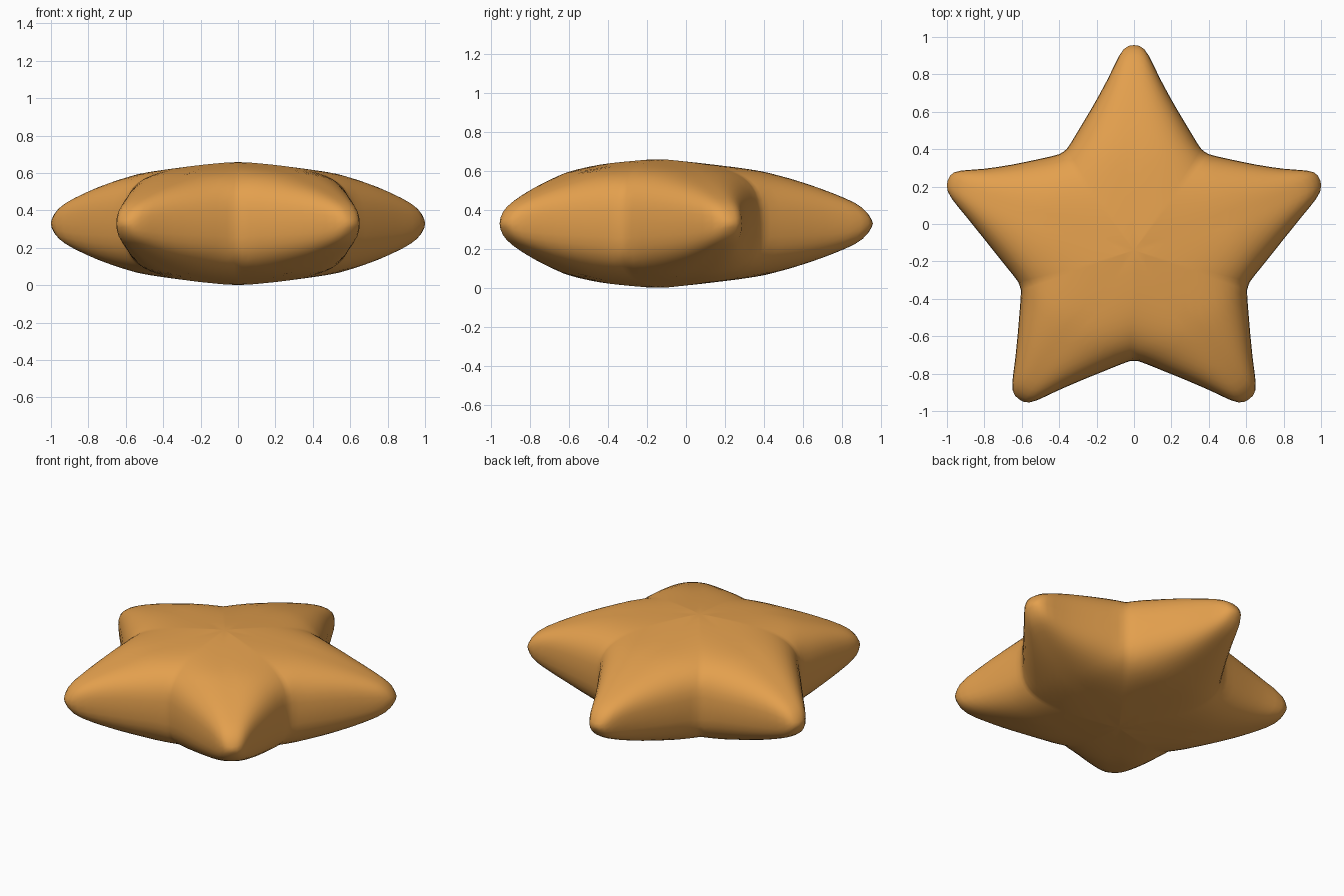
import bpy, bmesh, math

if "Cube" in bpy.data.objects:
    bpy.data.objects.remove(bpy.data.objects["Cube"])

CY, CZ = -0.09, 0.33          # star centre
RINGS = 16
# half outline of one arm: (half width, distance along arm), tip to valley
ARM = [(0, 1.049), (0.028, 1.046), (0.055, 1.032), (0.08, 1.0), (0.108, 0.95), (0.138, 0.893),
       (0.175, 0.83), (0.218, 0.758), (0.262, 0.688), (0.305, 0.619), (0.34, 0.563), (0.36, 0.533), (0.378, 0.52)]
# half thickness along the arm ridge: (distance, half height)
RIDGE = [(0, 0.332), (0.2, 0.311), (0.4, 0.287), (0.53, 0.268), (0.66, 0.232), (0.78, 0.192),
         (0.9, 0.142), (0.98, 0.101), (1.02, 0.065), (1.04, 0.028), (1.049, 0)]
WIDTH = [(0, 0.72)] + [(d, w) for w, d in reversed(ARM)]


def lerp(table, x):
    for (x0, y0), (x1, y1) in zip(table, table[1:]):
        if x <= x1:
            return y0 + (y1 - y0) * max(0, x - x0) / (x1 - x0)
    return table[-1][1]


def half_height(w, d):
    u = min(1, abs(w) / max(lerp(WIDTH, d), 1e-6))
    return lerp(RIDGE, d) * (1 - u ** 2.9) ** (1 / 2.7)


def sag(x, y):
    """The body sits slightly lower in y than the tips, fading out at the bottom valley."""
    q = min(1, (x * x + y * y) / 1.1)
    k = min(1, max(0, (y + 0.65) / 0.4))
    return y - 0.05 * (1 - q * q) * k * k * (3 - 2 * k)


# full arm from one valley to the next (last valley belongs to the next arm)
profile = [(-w, d) for w, d in reversed(ARM)] + ARM[1:-1]

bm = bmesh.new()
columns = []
top = bm.verts.new((0, CY + sag(0, 0), CZ + 0.332))
bottom = bm.verts.new((0, CY + sag(0, 0), CZ - 0.332))
for arm in range(5):
    a = -arm * math.tau / 5
    ca, sa = math.cos(a), math.sin(a)
    for w, d in profile:
        upper, lower = [], []
        for i in range(1, RINGS + 1):
            s = math.sin(math.pi / 2 * i / RINGS)
            x, y = w * s * ca - d * s * sa, w * s * sa + d * s * ca
            y = CY + sag(x, y)
            h = 0 if i == RINGS else half_height(w * s, d * s)
            upper.append(bm.verts.new((x, y, CZ + h)))
            lower.append(upper[-1] if i == RINGS else bm.verts.new((x, y, CZ - h)))
        columns.append([top] + upper + lower[-2::-1] + [bottom])

# skin between neighbouring columns
for k, a in enumerate(columns):
    b = columns[(k + 1) % len(columns)]
    for i in range(len(a) - 1):
        bm.faces.new(list(dict.fromkeys((a[i], a[i + 1], b[i + 1], b[i]))))
bmesh.ops.recalc_face_normals(bm, faces=bm.faces[:])

mesh = bpy.data.meshes.new("puffy_star")
bm.to_mesh(mesh)
bm.free()
star = bpy.data.objects.new("puffy_star", mesh)
bpy.context.collection.objects.link(star)
mesh.shade_smooth()

# soften the creases between arms
soft = star.modifiers.new("soften", 'SMOOTH')
soft.factor = 0.5
soft.iterations = 2

mat = bpy.data.materials.new("golden orange")
mat.diffuse_color = (0.77, 0.35, 0.075, 1)
mat.use_nodes = True
mat.node_tree.nodes["Principled BSDF"].inputs["Base Color"].default_value = mat.diffuse_color
mesh.materials.append(mat)
